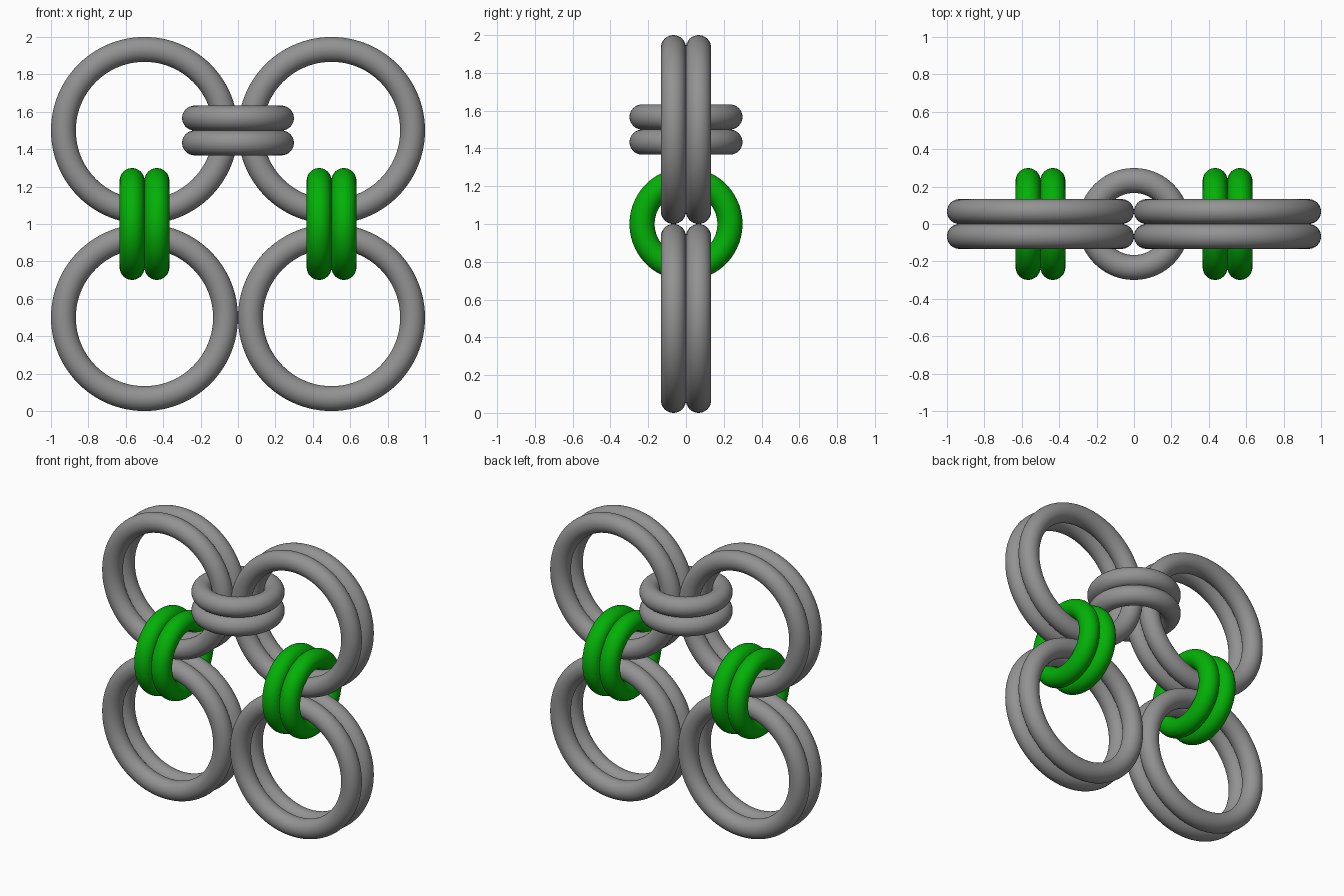
import bpy
from math import pi

if "Cube" in bpy.data.objects:
    bpy.data.objects.remove(bpy.data.objects["Cube"])

TUBE = 0.0665     # wire radius shared by every ring
BIG = 0.4335      # centreline radius of large rings
SMALL = 0.2325    # centreline radius of connector rings


def material(name, color):
    mat = bpy.data.materials.new(name)
    mat.diffuse_color = color
    mat.use_nodes = True
    mat.node_tree.nodes["Principled BSDF"].inputs["Base Color"].default_value = mat.diffuse_color
    return mat


green = material("green", (0.001, 0.44, 0.002, 1))
steel = material("dark_grey", (0.29, 0.29, 0.29, 1))


def ring_pair(name, radius, centre, axis, mat):
    """Two touching rings side by side along the given axis (0=x, 1=y, 2=z)."""
    rotation = [(0, pi / 2, 0), (pi / 2, 0, 0), (0, 0, 0)][axis]
    for side, label in ((-1, "a"), (1, "b")):
        loc = list(centre)
        loc[axis] += side * TUBE
        bpy.ops.mesh.primitive_torus_add(
            location=loc, rotation=rotation, major_radius=radius,
            minor_radius=TUBE, major_segments=96, minor_segments=32)
        ring = bpy.context.object
        ring.name = f"{name}_{label}"
        bpy.ops.object.shade_smooth()
        ring.data.materials.append(mat)


for x, side in ((-0.5, "left"), (0.5, "right")):
    # Large upright double rings
    ring_pair(f"lower_{side}_ring", BIG, (x, 0, 0.5), 1, steel)
    ring_pair(f"upper_{side}_ring", BIG, (x, 0, 1.5), 1, steel)
    # Green connectors joining upper and lower rings
    ring_pair(f"{side}_green_connector", SMALL, (x, 0, 1.0), 0, green)

# Flat connector joining the two upper rings
ring_pair("top_connector", SMALL, (0, 0, 1.5), 2, steel)
